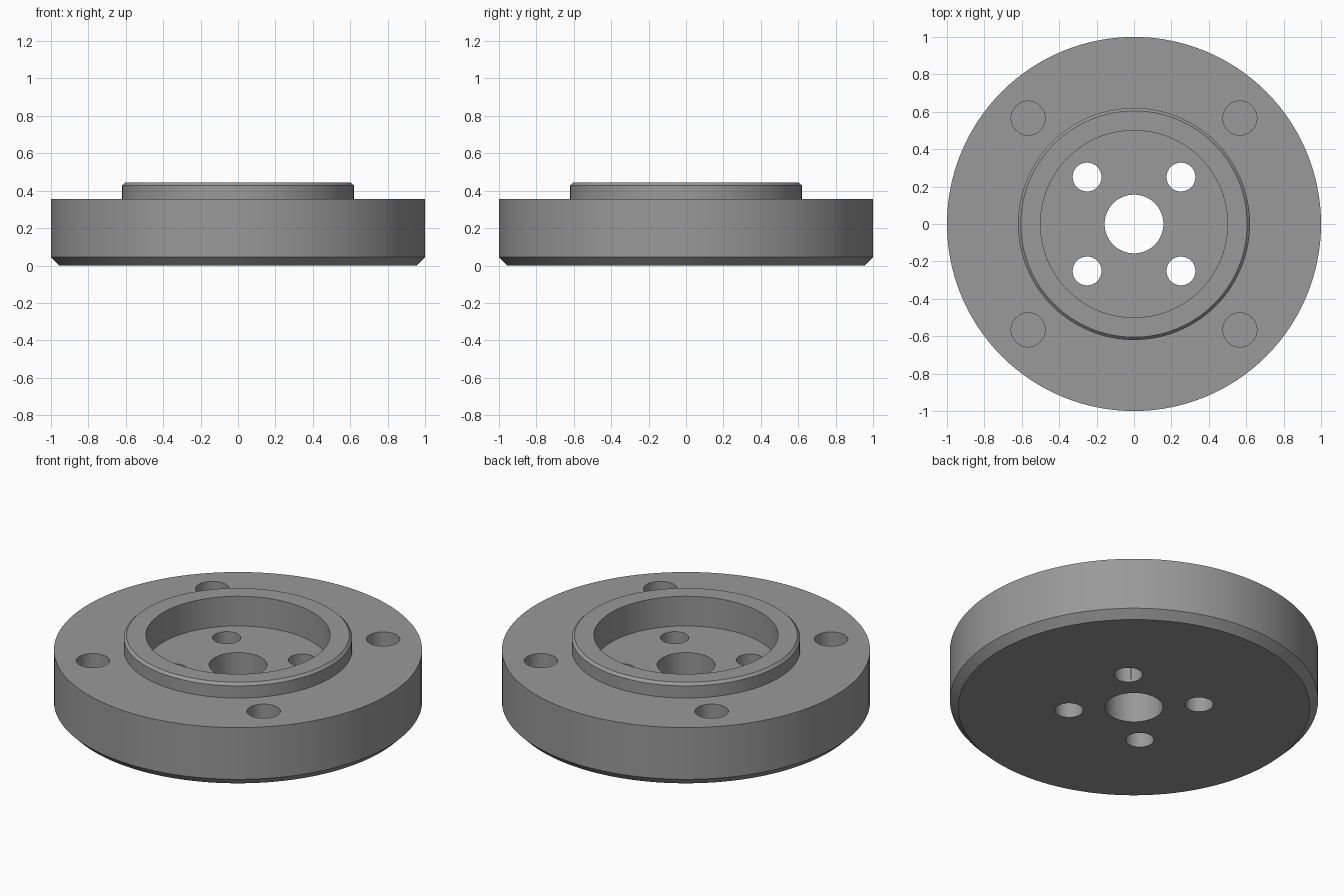
import bpy
import bmesh
import math
from mathutils import Matrix

SEGMENTS = 128

default_cube = bpy.data.objects.get("Cube")
if default_cube:
    bpy.data.objects.remove(default_cube, do_unlink=True)

# Single plain metal colour
metal = bpy.data.materials.new("grey metal")
metal.use_nodes = True
grey = (0.32, 0.32, 0.32, 1.0)
metal.diffuse_color = grey
metal.node_tree.nodes["Principled BSDF"].inputs["Base Color"].default_value = grey


def add_object(name, bm):
    mesh = bpy.data.meshes.new(name)
    bm.to_mesh(mesh)
    bm.free()
    mesh.materials.append(metal)
    obj = bpy.data.objects.new(name, mesh)
    bpy.context.collection.objects.link(obj)
    return obj


def lathe(name, profile):
    """Revolve a closed (radius, height) profile around z."""
    bm = bmesh.new()
    verts = [bm.verts.new((r, 0, z)) for r, z in profile]
    edges = [bm.edges.new((a, b)) for a, b in zip(verts, verts[1:] + verts[:1])]
    bmesh.ops.spin(bm, geom=verts + edges, cent=(0, 0, 0), axis=(0, 0, 1),
                   angle=math.tau, steps=SEGMENTS, use_merge=True)
    bmesh.ops.remove_doubles(bm, verts=bm.verts, dist=0.0001)
    bmesh.ops.recalc_face_normals(bm, faces=bm.faces)
    return add_object(name, bm)


def hole_ring(name, offset, radius, bottom, top):
    """Four cylinders on the diagonals."""
    bm = bmesh.new()
    for sx in (-1, 1):
        for sy in (-1, 1):
            place = Matrix.Translation((sx * offset, sy * offset, (bottom + top) / 2))
            bmesh.ops.create_cone(bm, cap_ends=True, segments=48, radius1=radius,
                                  radius2=radius, depth=top - bottom, matrix=place)
    cutter = add_object(name, bm)
    cutter.hide_render = True
    return cutter


# Flange with chamfered base, raised collar, recess and centre bore
flange = lathe("flange_body", [
    (0.157, 0.0), (0.955, 0.0), (1.0, 0.045), (1.0, 0.355),
    (0.62, 0.355), (0.62, 0.428), (0.605, 0.443),
    (0.5, 0.443), (0.5, 0.265), (0.157, 0.265),
])

# Through holes in the recess, blind holes in the outer rim
cutters = [
    hole_ring("inner_hole_cutter", 0.251, 0.077, -0.1, 0.4),
    hole_ring("outer_hole_cutter", 0.566, 0.091, 0.155, 0.5),
]
bpy.context.view_layer.objects.active = flange
flange.select_set(True)
for cutter in cutters:
    cut = flange.modifiers.new(cutter.name, "BOOLEAN")
    cut.operation = "DIFFERENCE"
    cut.solver = "EXACT"
    cut.object = cutter
    bpy.ops.object.modifier_apply(modifier=cut.name)
    bpy.data.objects.remove(cutter, do_unlink=True)

bpy.ops.object.select_all(action="DESELECT")
flange.select_set(True)
bpy.ops.object.shade_smooth_by_angle(angle=math.radians(30))
